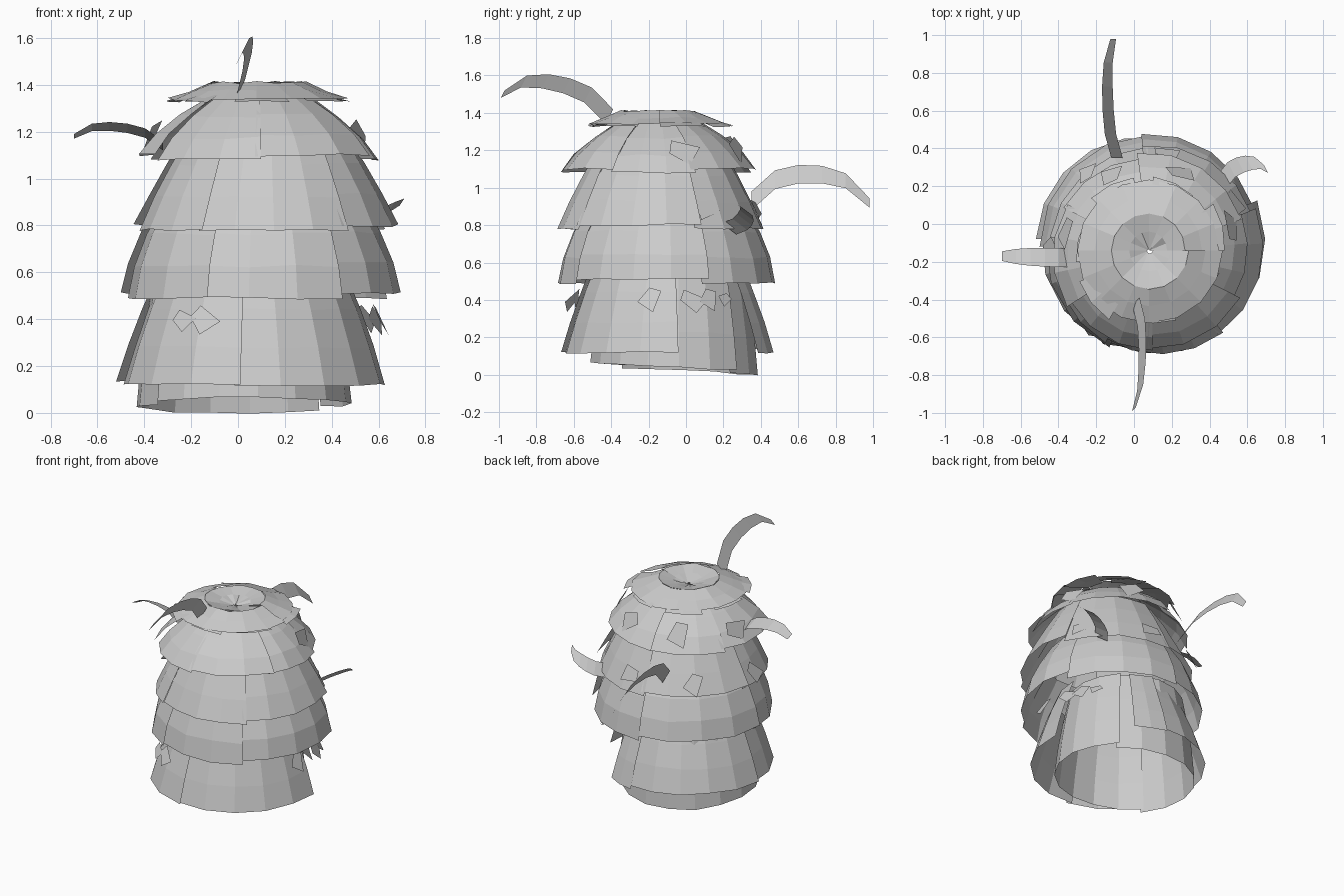
import bpy
import random
from math import cos, sin, pi, radians, ceil, sqrt
from mathutils import Vector

random.seed(4)
cube = bpy.data.objects.get("Cube")
if cube:
    bpy.data.objects.remove(cube)

grey = bpy.data.materials.new("plain grey")
grey.use_nodes = True
grey.diffuse_color = (0.6, 0.6, 0.6, 1)
grey.node_tree.nodes["Principled BSDF"].inputs["Base Color"].default_value = grey.diffuse_color


def lerp(start, end, factor):
    return start + (end - start) * factor


def sheet(name, rows):
    """Flat-shaded open surface through rows of points of equal length."""
    width = len(rows[0])
    faces = []
    for row in range(len(rows) - 1):
        for column in range(width - 1):
            corner = row * width + column
            faces.append((corner, corner + 1, corner + width + 1, corner + width))
    mesh = bpy.data.meshes.new(name)
    mesh.from_pydata([point for row in rows for point in row], [], faces)
    mesh.materials.append(grey)
    part = bpy.data.objects.new(name, mesh)
    bpy.context.collection.objects.link(part)
    return part


def outward(angle):
    return Vector((cos(angle), sin(angle), 0))


def panel(name, centre, top, hem, start, end, bulge=0.0, tilt=0.0, rows=4):
    """Part of a flared ring from top to hem, each a (radius, height) pair."""
    columns = max(2, ceil((end - start) / 23))
    grid = []
    for row in range(rows):
        down = row / (rows - 1)
        radius = lerp(top[0], hem[0], down) + bulge * sin(pi * down)
        height = lerp(top[1], hem[1], down)
        line = []
        for column in range(columns + 1):
            along = column / columns
            # The radius grows along the panel so that neighbours overlap
            spread = radius + (along - 0.5) / 50
            point = centre + outward(radians(lerp(start, end, along))) * spread
            point.z = height + tilt * down * point.y + random.uniform(-0.006, 0.006)
            line.append(point)
        grid.append(line)
    return sheet(name, grid)


def skirt(name, centre, top, hem, slits, bulge=0.03, tilt=0.0, gap=None):
    """Ring of panels between slit angles; every second panel is lifted a little."""
    for index, start in enumerate(slits):
        end = slits[index + 1] if index + 1 < len(slits) else slits[0] + 360
        if start == gap:
            continue
        lift = index % 2 / 50
        panel(f"{name}_panel_{index + 1}", centre, top, (hem[0] + lift / 2, hem[1] + lift),
              start, end + 3, bulge, tilt)


# Hollow trunk and four hanging skirts
skirt("base_tube", Vector((0.02, -0.06, 0)), (0.37, 0.6), (0.45, 0.02), (42, 215),
      bulge=0.01, tilt=-0.05)
skirt("lowest_skirt", Vector((0.06, -0.1, 0)), (0.39, 0.6), (0.56, 0.12),
      (-98, 3, 62, 82, 175), bulge=0.01, gap=3)
skirt("lower_skirt", Vector((0.1, -0.11, 0)), (0.42, 0.9), (0.58, 0.49), (-116, -57, 20, 93, 178))
skirt("upper_skirt", Vector((0.12, -0.14, 0)), (0.33, 1.2), (0.55, 0.78),
      (-122, -54, 20, 95, 170), bulge=0.01)
skirt("top_skirt", Vector((0.09, -0.15, 0)), (0.2, 1.36), (0.51, 1.08),
      (-150, -92, -30, 20, 95, 150), bulge=0.04)

# Shallow dished cap with overlapping shingles
cap_axis = Vector((0.08, -0.14, 0))
panel("cap_dish", cap_axis, (0.01, 1.36), (0.2, 1.41), 0, 360, rows=3)
panel("cap_brim", cap_axis, (0.2, 1.41), (0.38, 1.34), 0, 360, rows=3)
for index in range(7):
    start = index * 51
    panel(f"cap_shingle_{index + 1}", cap_axis, (0.2, 1.39),
          (random.uniform(0.36, 0.42), 1.33), start, start + 36, rows=3)


def flake(name, angle, radius, height, size):
    """Small crooked scrap of bark resting on the slope of a skirt."""
    out = outward(angle)
    across = Vector((-out.y, out.x, 0))
    down = Vector((out.x / 2, out.y / 2, -1)).normalized()
    turn = random.uniform(0, pi)
    across, down = (across * cos(turn) + down * sin(turn),
                    down * cos(turn) - across * sin(turn))
    middle = cap_axis + out * radius
    middle.z = height
    sheet(name, [[middle - across * size - down * size / 2, middle + across * size - down * size / 2],
                 [middle - across * size + down * size / 2, middle + across * size / 2 + down * size]])


# Loose flakes: a few at the front and sides low down, the rest scattered above
for index, angle in enumerate((-115, -126, -5, 20, 30, 40)):
    flake(f"low_flake_{index + 1}", radians(angle), 0.52 + index / 200, 0.4, random.uniform(0.04, 0.07))
for index in range(4):
    angle = lerp(0.5, pi, index / 3)
    flake(f"middle_flake_{index + 1}", angle, 0.53, 0.88, 0.07)
    flake(f"high_flake_{index + 1}", angle - 0.2, 0.45, 1.2, 0.08)


def strip(name, base, tip, arch, half_width, steps=5):
    """Peeling ribbon that bows from base to tip and narrows at its end."""
    base, tip, arch, half_width = map(Vector, (base, tip, arch, half_width))
    edges = [[], []]
    for step in range(steps + 1):
        along = step / steps
        middle = lerp(base, tip, along) + arch * sqrt(abs(sin(pi * along)))
        offset = half_width * (1 - along ** 4 / 2)
        edges[0].append(middle + offset)
        edges[1].append(middle - offset)
    sheet(name, edges)


# Four long curled strips, one to each side
strip("front_strip", (0.01, -0.41, 1.38), (0, -0.98, 1.5), (0.04, 0, 0.12), (0.02, 0.02, 0.04))
strip("back_strip", (-0.09, 0.35, 0.93), (-0.11, 0.98, 0.92), (-0.04, 0, 0.15), (-0.03, 0, 0.05))
strip("right_strip", (-0.32, -0.18, 1.14), (-0.7, -0.17, 1.18), (0, 0, 0.06), (0, -0.05, 0.02))
strip("left_strip", (0.47, 0.23, 0.78), (0.7, 0.29, 0.9), (0, 0.06, 0), (0.02, -0.04, 0.03))
